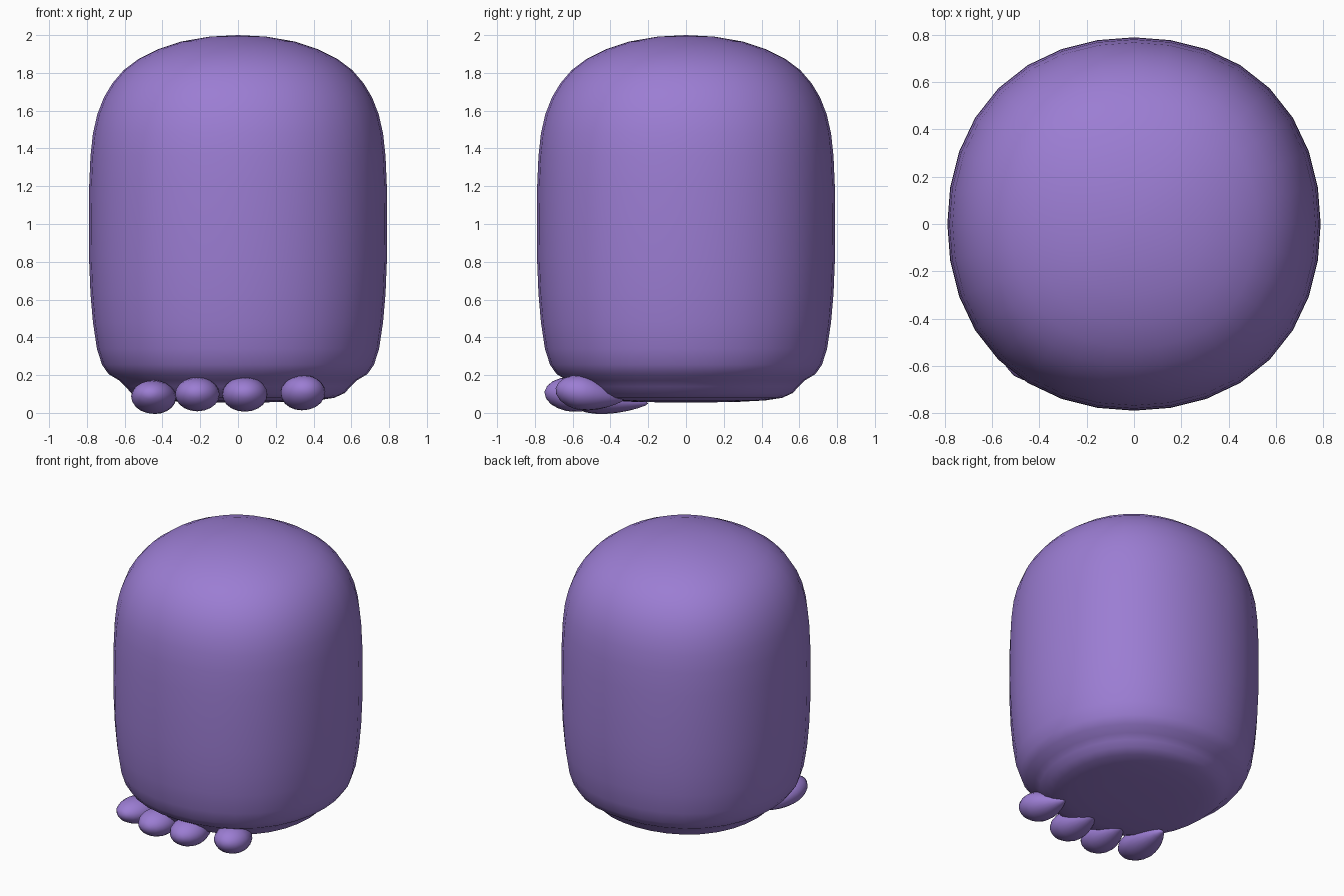
import bpy, bmesh, math
from mathutils import Vector, Matrix

cube = bpy.data.objects.get("Cube")
if cube:
    bpy.data.objects.remove(cube, do_unlink=True)

# Single purple material
purple = bpy.data.materials.new("soft_purple")
purple.use_nodes = True
COLOUR = (0.33, 0.205, 0.65, 1.0)
purple.diffuse_color = COLOUR
bsdf = next(n for n in purple.node_tree.nodes if n.type == 'BSDF_PRINCIPLED')
bsdf.inputs["Base Color"].default_value = COLOUR
bsdf.inputs["Roughness"].default_value = 0.7


def lathe(name, profile, segments, squareness=0.0):
    """Closed solid turned about z; first and last profile points are the poles.
    squareness swells the diagonals of each ring."""
    bm = bmesh.new()
    rings = []
    for r, z in profile[1:-1]:
        ring = []
        for i in range(segments):
            a = 2 * math.pi * i / segments
            rr = r * (1 + squareness * math.sin(2 * a) ** 2)
            ring.append(bm.verts.new((rr * math.cos(a), rr * math.sin(a), z)))
        rings.append(ring)
    start = bm.verts.new((0, 0, profile[0][1]))
    end = bm.verts.new((0, 0, profile[-1][1]))
    for i in range(segments):
        j = (i + 1) % segments
        bm.faces.new((start, rings[0][j], rings[0][i]))
        bm.faces.new((end, rings[-1][i], rings[-1][j]))
        for lo, hi in zip(rings, rings[1:]):
            bm.faces.new((lo[i], lo[j], hi[j], hi[i]))
    bmesh.ops.recalc_face_normals(bm, faces=bm.faces)
    for f in bm.faces:
        f.smooth = True
    mesh = bpy.data.meshes.new(name)
    bm.to_mesh(mesh)
    bm.free()
    mesh.materials.append(purple)
    obj = bpy.data.objects.new(name, mesh)
    bpy.context.collection.objects.link(obj)
    return obj


# Body: domed barrel with a stepped, rounded base
body_profile = [
    (0, 0.055), (0.25, 0.057), (0.42, 0.066), (0.51, 0.08), (0.565, 0.105),
    (0.597, 0.14), (0.63, 0.172), (0.685, 0.205), (0.72, 0.255), (0.747, 0.34),
    (0.768, 0.48), (0.781, 0.63), (0.788, 0.8), (0.79, 1.0), (0.788, 1.2),
    (0.781, 1.36), (0.768, 1.48), (0.745, 1.58), (0.71, 1.67), (0.665, 1.745),
    (0.605, 1.815), (0.525, 1.875), (0.425, 1.925), (0.3, 1.966),
    (0.15, 1.992), (0, 2.0)]
lathe("body", body_profile, 32, 0.028)

# Toes: blunt in front, tapering to a tail under the body
# (name, blunt tip, tail tip, half width, half height)
toes = [
    ("toe_outer_right", (-0.47, -0.66, 0.105), (-0.41, -0.20, 0.05), 0.118, 0.088),
    ("toe_inner_right", (-0.225, -0.745, 0.11), (-0.20, -0.36, 0.08), 0.118, 0.09),
    ("toe_inner_left", (0.04, -0.75, 0.11), (0.03, -0.36, 0.08), 0.12, 0.092),
    ("toe_outer_left", (0.365, -0.69, 0.13), (0.31, -0.33, 0.07), 0.118, 0.092),
]
toe_profile = [(0, 0), (0.36, 0.03), (0.66, 0.10), (0.87, 0.20), (0.98, 0.31),
               (1.0, 0.40), (0.94, 0.52), (0.80, 0.65), (0.59, 0.78),
               (0.36, 0.89), (0.15, 0.97), (0, 1.0)]
for name, tip, tail, half_w, half_h in toes:
    tip, tail = Vector(tip), Vector(tail)
    axis = tail - tip
    toe = lathe(name, toe_profile, 20)
    depth = axis.normalized()
    side = depth.cross(Vector((0, 0, 1))).normalized()
    up = side.cross(depth)
    turn = Matrix((side, up, depth)).transposed().to_4x4()
    size = Matrix.Diagonal((half_w, half_h, axis.length, 1))
    toe.data.transform(Matrix.Translation(tip) @ turn @ size)
    if turn.determinant() < 0:
        toe.data.flip_normals()
